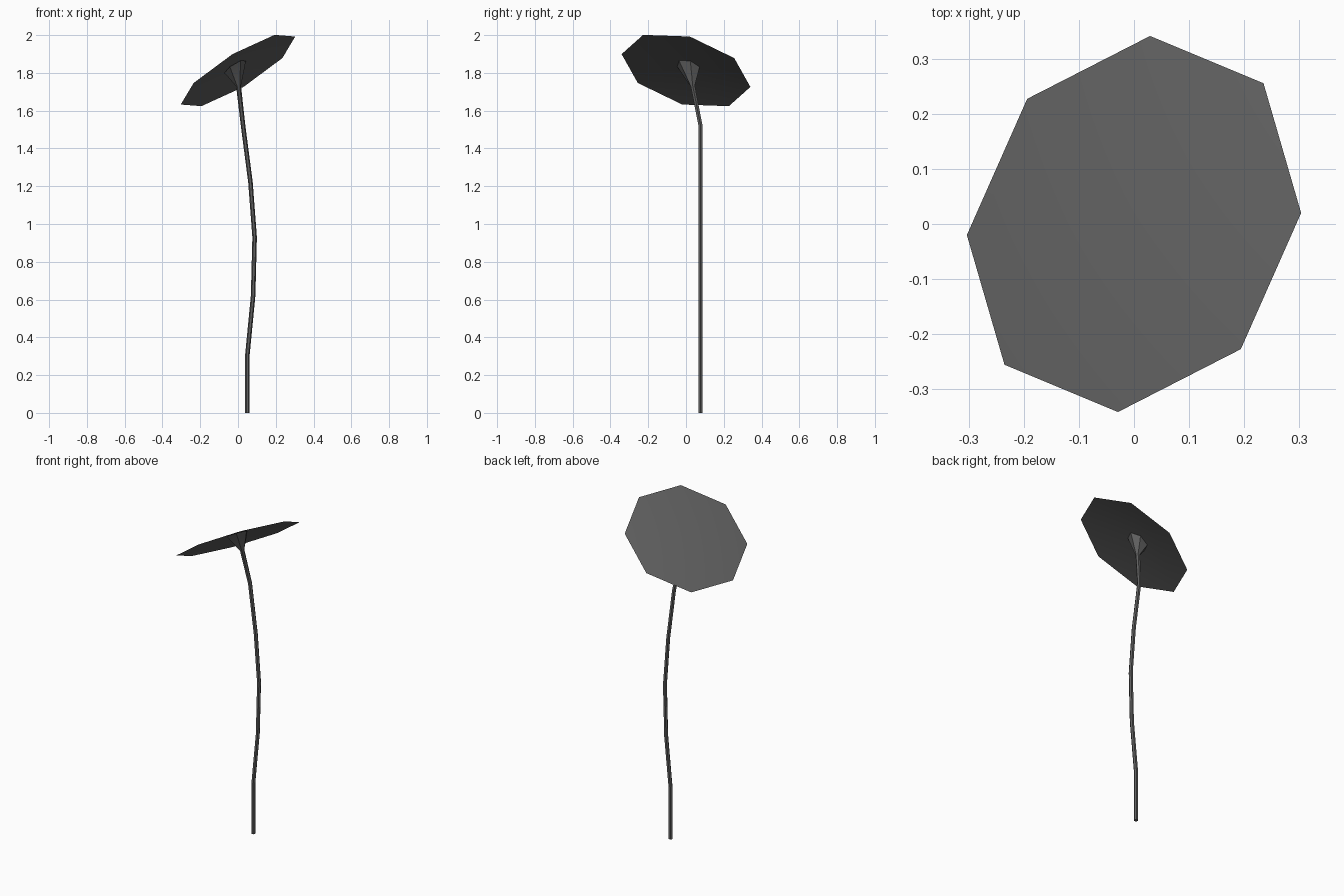
import bpy, bmesh, math
from mathutils import Vector

if "Cube" in bpy.data.objects:
    bpy.data.objects.remove(bpy.data.objects["Cube"])

grey = bpy.data.materials.new("dark grey")
grey.diffuse_color = (0.115, 0.115, 0.115, 1)
grey.use_nodes = True
grey.node_tree.nodes["Principled BSDF"].inputs["Base Color"].default_value = grey.diffuse_color

NORMAL = Vector((-0.506, 0.253, 0.824)).normalized()   # tilt of the cap


def ring(bm, centre, axis, start, radius, sides):
    """Ring of vertices around an axis, first one towards start."""
    u = (start - axis * start.dot(axis)).normalized()
    v = axis.cross(u)
    angles = [2 * math.pi * i / sides for i in range(sides)]
    return [bm.verts.new(centre + (u * math.cos(a) + v * math.sin(a)) * radius) for a in angles]


def finish(bm, name, angle):
    mesh = bpy.data.meshes.new(name)
    bm.to_mesh(mesh)
    bm.free()
    mesh.materials.append(grey)
    obj = bpy.data.objects.new(name, mesh)
    bpy.context.collection.objects.link(obj)
    bpy.ops.object.select_all(action='DESELECT')
    obj.select_set(True)
    bpy.context.view_layer.objects.active = obj
    bpy.ops.object.shade_smooth_by_angle(angle=math.radians(angle))


# Cap: tilted octagonal sheet, very shallow cone
bm = bmesh.new()
centre = Vector((0, 0, 1.8125))
rim = ring(bm, centre, NORMAL, Vector((0.303, 0.02, 0.18)), 0.353, 8)
apex = bm.verts.new(centre + NORMAL * 0.036)
for i in range(8):
    bm.faces.new((rim[i], rim[(i + 1) % 8], apex))
finish(bm, "cap", 30)

# Stem: bent six-sided tube flaring out under the cap
path = [(0.05, 0.077, 0), (0.05, 0.077, 0.31), (0.08, 0.077, 0.62),
        (0.088, 0.077, 0.93), (0.066, 0.077, 1.22), (0.027, 0.077, 1.52),
        (0.003, 0.036, 1.73), (-0.015, 0.013, 1.832)]
radii = [0.012] * 6 + [0.013, 0.066]
pts = [Vector(p) for p in path]
bm = bmesh.new()
rings = []
for i, p in enumerate(pts):
    if i == 0:
        axis = Vector((0, 0, 1))
    elif i == len(pts) - 1:
        axis = NORMAL
    else:
        axis = ((p - pts[i - 1]).normalized() + (pts[i + 1] - p).normalized()).normalized()
    rings.append(ring(bm, p, axis, Vector((1, 0, 0)), radii[i], 6))
for a, b in zip(rings, rings[1:]):
    for k in range(6):
        j = (k + 1) % 6
        bm.faces.new((a[k], a[j], b[j], b[k]))
bm.faces.new(rings[0][::-1])
finish(bm, "stem", 30)
